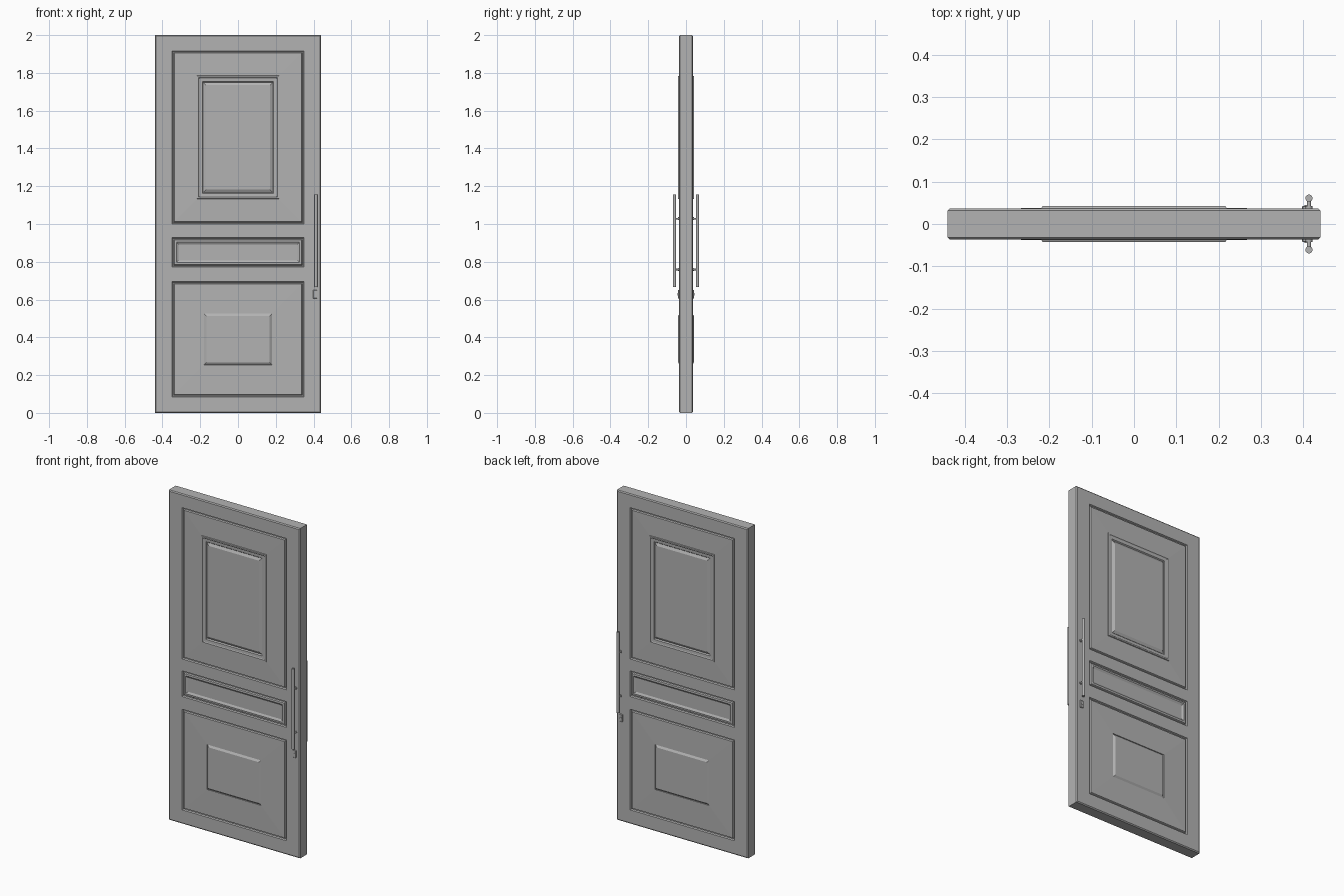
import bpy, bmesh
from mathutils import Matrix, Vector

cube = bpy.data.objects.get("Cube")
if cube:
    bpy.data.objects.remove(cube, do_unlink=True)

grey = bpy.data.materials.new("painted grey")
grey.use_nodes = True
colour = (0.45, 0.45, 0.45, 1)
grey.diffuse_color = colour
grey.node_tree.nodes["Principled BSDF"].inputs["Base Color"].default_value = colour


def add_object(name, bm):
    """Finish a front half and mirror it to the back of the door."""
    mesh = bpy.data.meshes.new(name)
    bm.to_mesh(mesh)
    bm.free()
    mesh.materials.append(grey)
    obj = bpy.data.objects.new(name, mesh)
    bpy.context.collection.objects.link(obj)
    mirror = obj.modifiers.new("front and back", 'MIRROR')
    mirror.use_axis = (False, True, False)
    return obj


def loop(bm, w, z0, z1, y):
    return [bm.verts.new((x, -y, z)) for x, z in ((-w, z0), (w, z0), (w, z1), (-w, z1))]


def bridge(bm, a, b):
    for i in range(4):
        j = (i + 1) % 4
        bm.faces.new((a[i], a[j], b[j], b[i]))


def nested(bm, rings, cap=True):
    """Stepped rectangles, each ring (half width, bottom, top, distance out)."""
    loops = [loop(bm, *r) for r in rings]
    for a, b in zip(loops, loops[1:]):
        bridge(bm, a, b)
    if cap:
        bm.faces.new(loops[-1])


def inset(ring, d, y):
    w, z0, z1, _ = ring
    return (w - d, z0 + d, z1 - d, y)


# Door leaf: half thickness, chamfered rim, flat stiles and rails
W, H, EDGE, FACE, RIM = 0.44, 2.0, 0.032, 0.037, 0.006
bm = bmesh.new()
outer = (W, 0, H, 0)
nested(bm, [outer, (W, 0, H, EDGE), inset(outer, RIM, FACE)], cap=False)

PW = 0.35
panels = [(0.085, 0.695), (0.772, 0.928), (1.0, 1.917)]
xs = [-W + RIM, -PW, PW, W - RIM]
zs = [RIM] + [z for p in panels for z in p] + [H - RIM]
for i in range(3):
    for j in range(len(zs) - 1):
        if i == 1 and j % 2:
            continue
        bm.faces.new([bm.verts.new((x, -FACE, z)) for x, z in (
            (xs[i], zs[j]), (xs[i + 1], zs[j]), (xs[i + 1], zs[j + 1]), (xs[i], zs[j + 1]))])


def groove(z0, z1):
    """Rings of the moulded groove around a panel."""
    r = (PW, z0, z1, FACE)
    return [r, inset(r, 0.004, 0.029), inset(r, 0.009, 0.029), inset(r, 0.013, 0.036)]


# Lower panel with a raised, bevelled field
field = (0.181, 0.254, 0.527, 0.038)
nested(bm, groove(*panels[0]) + [field, inset(field, 0.001, 0.034),
                                 inset(field, 0.013, 0.042)])

# Middle panel with a sunk field
r = groove(*panels[1])
nested(bm, r + [inset(r[0], 0.024, 0.037), inset(r[0], 0.036, 0.030)])

# Upper panel with a moulding frame and a raised, bevelled field
frame = (0.218, 1.132, 1.785, 0.038)
field = (0.184, 1.168, 1.750, 0.032)
nested(bm, groove(*panels[2]) + [frame, inset(frame, 0.002, 0.042),
                                 inset(frame, 0.010, 0.042), inset(frame, 0.014, 0.039),
                                 inset(frame, 0.030, 0.038), field,
                                 inset(field, 0.015, 0.040)])
bmesh.ops.remove_doubles(bm, verts=bm.verts, dist=0.0001)
bmesh.ops.recalc_face_normals(bm, faces=bm.faces)
add_object("door_leaf", bm)


def rod(name, start, end, radius):
    """Round bar between two points."""
    a, b = Vector(start), Vector(end)
    bm = bmesh.new()
    turn = (b - a).to_track_quat('Z', 'Y').to_matrix().to_4x4()
    bmesh.ops.create_cone(bm, cap_ends=True, segments=20, radius1=radius, radius2=radius,
                          depth=(b - a).length, matrix=Matrix.Translation((a + b) / 2) @ turn)
    obj = add_object(name, bm)
    bpy.ops.object.select_all(action='DESELECT')
    obj.select_set(True)
    bpy.context.view_layer.objects.active = obj
    bpy.ops.object.shade_smooth_by_angle()


# Pull handles on both sides, with standoffs and rosettes
HX, HY = 0.413, 0.061
rod("handle_bar", (HX, -HY, 0.667), (HX, -HY, 1.155), 0.0085)
for place, z in (("lower", 0.76), ("upper", 1.028)):
    rod(place + "_standoff", (HX, -0.035, z), (HX, -HY, z), 0.005)
    rod(place + "_rosette", (HX, -0.035, z), (HX, -0.042, z), 0.008)

# Lock plates with a small keyhole boss
bm = bmesh.new()
bmesh.ops.create_cube(bm, size=1, matrix=Matrix.Translation((0.408, -0.038, 0.628))
                      @ Matrix.Diagonal((0.022, 0.01, 0.044, 1)))
bmesh.ops.bevel(bm, geom=bm.edges[:], offset=0.002, segments=1, affect='EDGES')
add_object("lock_plate", bm)
rod("lock_boss", (0.408, -0.04, 0.628), (0.408, -0.045, 0.628), 0.006)
